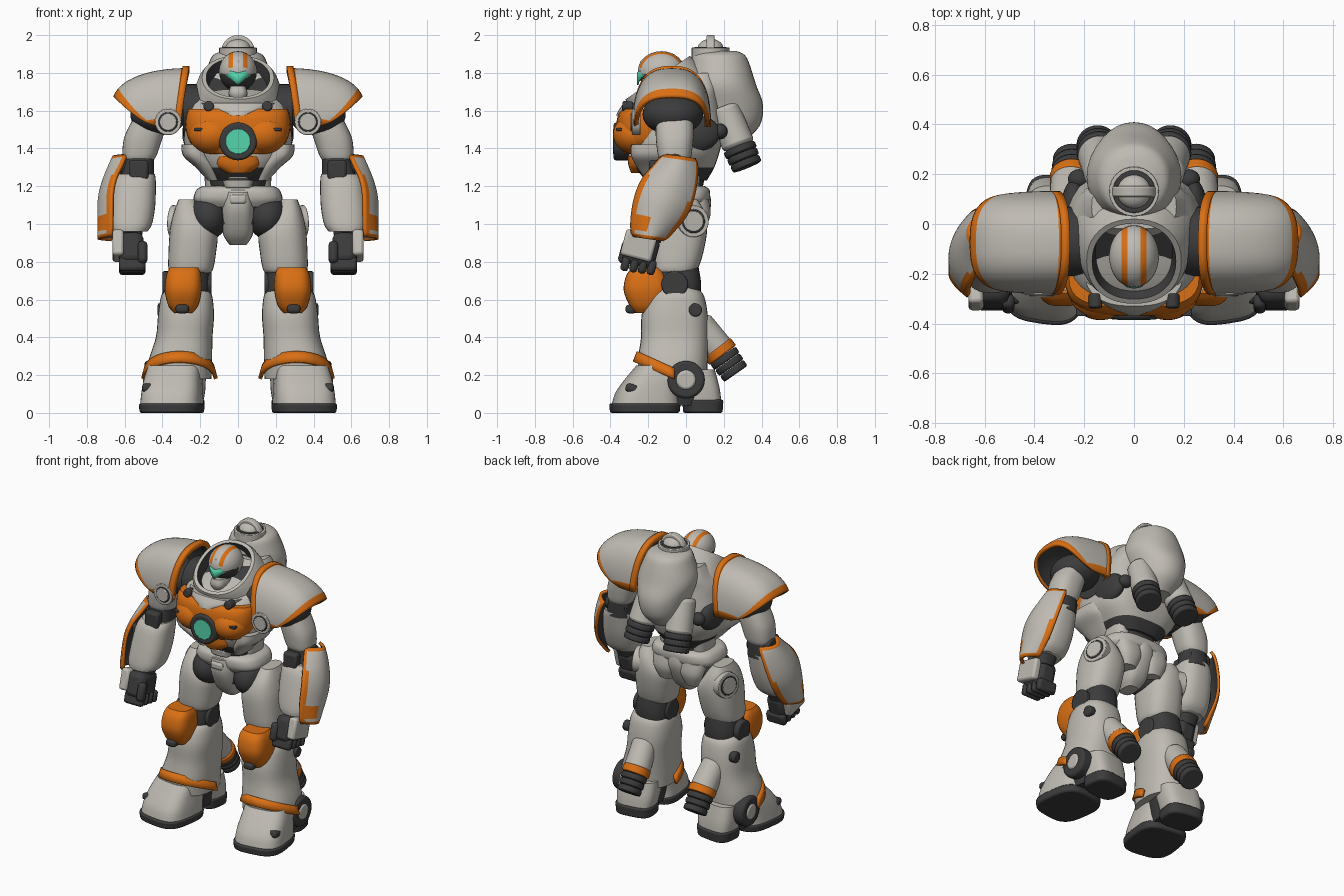
import bpy, bmesh
from math import sin, cos, pi, radians, copysign
from mathutils import Vector, Matrix

if bpy.data.objects.get("Cube"):
    bpy.data.objects.remove(bpy.data.objects["Cube"], do_unlink=True)
TEAL, GREY, ORANGE, DARK = range(4)
MATS = [bpy.data.materials.new(n) for n in ("glow_teal", "armour_grey", "trim_orange", "joint_dark")]
for m, rgb in zip(MATS, ((.09, .66, .41), (.52, .495, .45), (.7, .16, .007), (.045, .045, .047))):
    m.use_nodes = True
    m.diffuse_color = (*rgb, 1)
    m.node_tree.nodes["Principled BSDF"].inputs["Base Color"].default_value = (*rgb, 1)

def finish(name, bm, pair=False, bevel=0, thick=0):
    me = bpy.data.meshes.new(name)
    bm.to_mesh(me)
    bm.free()
    for m in MATS:
        me.materials.append(m)
    me.shade_smooth()
    me.set_sharp_from_angle(angle=radians(38))
    ob = bpy.data.objects.new(name, me)
    bpy.context.scene.collection.objects.link(ob)
    if thick:
        s = ob.modifiers.new("thickness", "SOLIDIFY")
        s.thickness, s.offset, s.material_offset = thick, -1, 2
    if bevel:
        b = ob.modifiers.new("bevel", "BEVEL")
        b.width, b.segments, b.limit_method = bevel, 2, "ANGLE"
    if pair:
        ob.modifiers.new("mirror", "MIRROR").use_mirror_merge = False

def loft(name, secs, mat=GREY, pair=False, p=2.5, n=32, steps=4, M=None, bevel=0):
    """Skin of superellipse sections (x, y, z, rx, ry[, material])."""
    rows = []
    for i in range(len(secs) - 1):
        a, b, c, d = (secs[min(max(i + k, 0), len(secs) - 1)] for k in (-1, 0, 1, 2))
        for t in (s / steps for s in range(steps)):
            rows.append(([q + .5 * t * (r - o + t * (2 * o - 5 * q + 4 * r - e + t * (3 * (q - r) + e - o)))
                          for o, q, r, e in zip(a[:5], b[:5], c[:5], d[:5])], (*b, mat)[5]))
    rows.append((secs[-1][:5], (*secs[-1], mat)[5]))
    bm = bmesh.new()
    power = lambda v: copysign(abs(v) ** (2 / p), v)
    rings = [[bm.verts.new((x + rx * power(cos(2 * pi * k / n)), y + ry * power(sin(2 * pi * k / n)), z))
              for k in range(n)] for (x, y, z, rx, ry), _ in rows]
    for lo, hi, (_, m) in zip(rings, rings[1:], rows):
        for k in range(n):
            bm.faces.new((lo[k - 1], lo[k], hi[k], hi[k - 1])).material_index = m
    for r in (0, -1):
        bm.faces.new(rings[r]).material_index = rows[r][1]
    bmesh.ops.recalc_face_normals(bm, faces=bm.faces)
    bm.transform(M or Matrix())
    finish(name, bm, pair, bevel)

def shell(name, fn, nu, nv, out, thick, rule, pair=False):
    """Thin plate from a surface function of u, v in 0..1, dark on the inside."""
    bm = bmesh.new()
    g = [[bm.verts.new(fn(i / nu, j / nv)) for j in range(nv + 1)] for i in range(nu + 1)]
    for i in range(nu):
        for j in range(nv):
            f = bm.faces.new((g[i][j], g[i + 1][j], g[i + 1][j + 1], g[i][j + 1]))
            f.material_index = rule((i + .5) / nu, (j + .5) / nv)
    bm.normal_update()
    if sum((f.normal * f.calc_area() for f in bm.faces), Vector()).dot(Vector(out)) < 0:
        bmesh.ops.reverse_faces(bm, faces=bm.faces)
    finish(name, bm, pair, thick=thick)

def solid(name, bm, rule, M, pair, bevel=0):
    for f in bm.faces:
        f.material_index = rule(f.calc_center_median()) if callable(rule) else rule
    bm.transform(M)
    finish(name, bm, pair, bevel)

def cyl(name, a, b, r, mat, pair=False, r2=None, bevel=.008):
    a, b, bm = Vector(a), Vector(b), bmesh.new()
    bmesh.ops.create_cone(bm, cap_ends=True, segments=32, radius1=r, radius2=r2 or r, depth=(b - a).length)
    solid(name, bm, mat, Matrix.Translation((a + b) / 2) @ (b - a).to_track_quat("Z", "Y").to_matrix().to_4x4(), pair, bevel)

def ball(name, c, s, rule, pair=False):
    bm = bmesh.new()
    bmesh.ops.create_uvsphere(bm, u_segments=32, v_segments=24, radius=1, matrix=Matrix.Rotation(pi / 2, 4, "Y"))
    solid(name, bm, rule, Matrix.Translation(c) @ Matrix.Diagonal((*s, 1)), pair)

def box(name, c, s, mat, pair=False, tilt=0, bevel=.015):
    bm = bmesh.new()
    bmesh.ops.create_cube(bm, size=1)
    solid(name, bm, mat, Matrix.Translation(c) @ Matrix.Rotation(radians(tilt), 4, "X") @ Matrix.Diagonal((*s, 1)), pair, bevel)

def nozzle(name, a, b, r):
    a, b = Vector(a), Vector(b)
    for k in range(3):
        cyl(f"{name}_rib_{k + 1}", a.lerp(b, k / 3), a.lerp(b, (k + .96) / 3), r - .003 * k, DARK, True, bevel=.01)

# Torso
loft("chest", [(0, -.05, 1.23, .15, .16, DARK), (0, -.06, 1.30, .21, .21), (0, -.06, 1.39, .28, .24), (0, -.06, 1.5, .285, .26),
               (0, -.06, 1.6, .27, .25), (0, -.02, 1.67, .25, .2), (0, .05, 1.73, .21, .13), (0, .07, 1.8, .17, .09)], p=3)
loft("chest_plate", [(0, -.2, 1.37, .15, .13), (0, -.2, 1.42, .245, .155), (0, -.2, 1.49, .275, .17),
                     (0, -.2, 1.57, .275, .162), (0, -.2, 1.61, .262, .135)], ORANGE, p=3)
ball("chest_lobe", (.135, -.27, 1.475), (.125, .116, .105), ORANGE, True)
loft("neckline", [(0, -.2, 1.575, .08, .17), (0, -.19, 1.605, .17, .165), (0, -.18, 1.64, .2, .15)])
tilt = Matrix.Translation((0, -.15, 1.775)) @ Matrix.Rotation(radians(34), 4, "X")
loft("collar", [(0, 0, -.15, .25, .22), (0, 0, -.03, .21, .215), (0, 0, 0, .19, .205), (0, 0, 0, .168, .183, DARK),
                (0, 0, -.07, .155, .17, DARK)], steps=1, p=2.2, n=40, M=tilt)
cyl("reactor_ring", (0, -.3, 1.437), (0, -.383, 1.437), .1, DARK, bevel=.012)
cyl("reactor_light", (0, -.3, 1.437), (0, -.386, 1.437), .066, TEAL, bevel=.002)
cyl("chest_bolt", (.155, -.28, 1.62), (.155, -.338, 1.625), .027, DARK, True)
box("chest_slot", (.21, -.355, 1.5), (.045, .03, .016), DARK, True, bevel=.004)
loft("stomach_plate", [(0, -.16, 1.27, .07, .13), (0, -.16, 1.31, .13, .145), (0, -.16, 1.36, .135, .15)], ORANGE, p=3)
loft("rib_plate", [(.13, -.13, 1.23, .03, .08), (.17, -.14, 1.3, .055, .12), (.22, -.15, 1.36, .07, .14), (.23, -.15, 1.42, .07, .14)], pair=True)
cyl("armhole", (.18, -.07, 1.6), (.29, -.07, 1.6), .14, DARK, True)
ball("side_panel", (.24, .04, 1.48), (.055, .14, .1), DARK, True)
# Waist and pelvis
loft("waist", [(0, -.05, 1.0, .15, .12), (0, -.05, 1.14, .14, .13), (0, -.05, 1.3, .17, .16)], DARK)
for k in range(3):
    w, d, z = .062 + .012 * k, .11 + .013 * k, 1.14 + .05 * k
    loft(f"abdomen_plate_{k + 1}", [(0, -.09, z, w, d), (0, -.09, z + .045, w + .016, d + .007)], p=4, bevel=.006)
loft("side_waist", [(.12, -.02, 1.15, .05, .08), (.12, -.02, 1.28, .06, .1)], pair=True)
loft("belt", [(0, -.04, 1.09, .2, .14), (0, -.04, 1.13, .235, .165), (0, -.04, 1.18, .22, .165), (0, -.04, 1.2, .19, .14)], p=3)
loft("crotch_plate", [(0, -.05, .89, .045, .06), (0, -.05, .95, .08, .12), (0, -.05, 1.08, .09, .18), (0, -.05, 1.17, .075, .175)], p=3)
box("belt_buckle", (0, -.225, 1.13), (.09, .03, .05), GREY)
ball("hip_joint", (.155, -.06, 1.04), (.105, .145, .12), DARK, True)
loft("rear_skirt", [(.1, .05, .97, .05, .05), (.1, .06, 1.05, .085, .07), (.1, .05, 1.13, .095, .07)], pair=True)
# Head
ball("helmet", (0, -.13, 1.808), (.1, .125, .107),
     lambda c: ORANGE if .2 < abs(c.x) < .5 and c.z > .15 else DARK if c.z < -.1 and c.y < 0 else GREY)
shell("visor", lambda u, v: (.15 * (u - .5), -.259 + .2 * (u - .5) ** 2, 1.8 - .065 * v * (1 - abs(2 * u - 1) * .6)
                             + .02 * abs(2 * u - 1)), 12, 2, (0, -1, 0), .008, lambda u, v: TEAL)
box("helmet_crest", (0, -.2, 1.865), (.03, .09, .04), GREY, tilt=30)
loft("jaw_guard", [(0, -.19, 1.65, .03, .05), (0, -.19, 1.69, .05, .068), (0, -.18, 1.73, .04, .07)], p=3)
# Backpack
loft("pack_body", [(0, .22, 1.44, .08, .09), (0, .22, 1.52, .135, .17), (0, .215, 1.63, .165, .193), (0, .19, 1.74, .19, .18),
                   (0, .18, 1.85, .155, .155), (0, .175, 1.895, .13, .135), (0, .17, 1.915, .085, .1)], p=2.1)
for part, r, z, mat in (("rim", .1, 1.935, GREY), ("groove", .086, 1.938, DARK)):
    cyl("hatch_" + part, (0, .13, 1.87), (0, .13, z), r, mat, bevel=.004)
ball("hatch_dome", (0, .13, 1.93), (.068, .068, .05), GREY)
cyl("hatch_bar", (0, .108, 1.91), (0, .152, 1.91), .09, GREY)
cyl("pack_thruster_housing", (.12, .2, 1.62), (.14, .28, 1.41), .08, GREY, True, .088, .02)
nozzle("pack_thruster", (.14, .28, 1.41), (.15, .325, 1.3), .088)
ball("pack_side_joint", (.22, .18, 1.49), (.045, .04, .042), DARK, True)

# Shoulders
def pad(u, v):
    s = max(sin(pi * v), 0)
    x0, x1, y = .32 - .045 * s, .43 + .23 * s ** .55, cos(pi * v)
    return (x0 + (x1 - x0) * sin(1.35 * u) / sin(1.35), -.075 - .208 * copysign(abs(y) ** .75, y) * (1 - .05 * u * u),
            1.515 + (.16 + .15 * (1 - u * u)) * s ** .8)

shell("shoulder_pad", pad, 20, 32, (.5, 0, 1), .022,
      lambda u, v: ORANGE if u < .05 or u > .85 or not .03 < v < .97 else GREY, True)
shell("shoulder_inner_rim", lambda u, v: Vector(pad(0, v)) + Vector((.035 * (u - .5), 0, .012 * sin(pi * v))),
      1, 32, (0, 0, 1), .035, lambda u, v: ORANGE, True)
for part, r, y, mat in (("ring", .07, -.285, GREY), ("groove", .052, -.288, DARK), ("cap", .045, -.294, GREY)):
    cyl("shoulder_disc_" + part, (.37, -.24, 1.54), (.37, y, 1.54), r, mat, True, bevel=.004)
ball("shoulder_joint", (.42, -.07, 1.58), (.15, .16, .11), DARK, True)
# Arms
loft("upper_arm", [(.46, -.06, 1.56, .095, .1), (.5, -.06, 1.46, .102, .1), (.52, -.06, 1.37, .092, .09), (.525, -.06, 1.34, .08, .08)], pair=True)
loft("elbow", [(.52, -.06, 1.38, .075, .08), (.535, -.07, 1.24, .09, .09)], DARK, True)
cyl("elbow_hinge", (.455, -.06, 1.31), (.62, -.06, 1.31), .06, DARK, True)
box("elbow_block", (.525, -.165, 1.285), (.1, .06, .11), DARK, True)
loft("forearm", [(.54, -.08, 1.265, .1, .1), (.55, -.1, 1.22, .115, .115), (.56, -.13, 1.1, .122, .122),
                 (.57, -.16, 1.0, .115, .115), (.575, -.18, .96, .095, .095)], pair=True)
loft("wrist", [(.575, -.18, .97, .07, .075), (.575, -.21, .9, .065, .075)], DARK, True)

def guard(u, v):
    w, s = .085 + .07 * max(sin(pi * u), 0) ** .6, 2 * v - 1
    return (.665 + .08 * sin(min(u * 1.6, 1) * pi / 2) - .075 * s * s,
            -.03 - .17 * u + .94 * w * s, 1.36 - .44 * u - .3 * w * s * sin(pi * min(max(u, .15), .85)))

shell("forearm_guard", guard, 24, 20, (1, 0, 0), .018, lambda u, v: ORANGE if u < .05 or u > .95 or not .06 < v < .94
      or (.75 < u < .92 and .1 < v < .4) or (.3 < u and v < .12) or (.45 < u and v > .88) else GREY, True)
box("guard_mount", (.65, -.12, 1.14), (.08, .1, .14), DARK, True)
box("palm", (.565, -.24, .86), (.13, .18, .17), DARK, True, -15, .035)
box("hand_plate", (.635, -.25, .885), (.06, .17, .14), GREY, True, -15)
box("thumb", (.505, -.32, .85), (.05, .06, .12), DARK, True, -15, .02)
for k in range(4):
    box(f"finger_{k + 1}", (.56, -.32 + .046 * k, .79 - .007 * k), (.14, .044, .08), DARK, True, -15, .018)
# Thighs and knees
loft("thigh", [(.27, -.02, 1.13, .045, .08), (.255, -.03, 1.06, .085, .13), (.235, -.04, .97, .125, .152),
               (.242, -.05, .85, .126, .142), (.25, -.06, .76, .118, .122), (.25, -.06, .74, .1, .1)], pair=True)
for part, r, x, mat in (("ring", .085, .352, GREY), ("groove", .064, .355, DARK), ("cap", .055, .36, GREY)):
    cyl("hip_disc_" + part, (.25, .01, 1.01), (x, .04, 1.015), r, mat, True, bevel=.004)
loft("knee_core", [(.26, -.05, .58, .11, .12), (.26, -.05, .68, .115, .13), (.255, -.05, .78, .1, .115)], DARK, True)
cyl("knee_hinge", (.14, -.06, .68), (.4, -.06, .68), .07, DARK, True)
loft("knee_pad", [(.29, -.21, .53, .05, .06), (.29, -.21, .57, .08, .09), (.29, -.21, .65, .098, .12), (.287, -.21, .73, .092, .105),
                  (.285, -.21, .77, .075, .07)], ORANGE, True, 3)
box("knee_block", (.295, -.29, .55), (.07, .06, .045), DARK, True)
# Shins
loft("shin", [(.27, -.05, .66, .11, .11), (.272, -.055, .62, .135, .15), (.275, -.06, .52, .148, .175),
              (.285, -.06, .4, .15, .178), (.305, -.07, .28, .168, .185), (.315, -.07, .18, .175, .18)], pair=True)
shell("ankle_band", lambda u, v: (.31 + (.187 + .015 * v) * cos(pi * (1 + u)), -.06 + (.2 + .022 * v) * sin(pi * (1 + u)),
      .237 - .09 * sin(pi * (1 + u)) - .055 * v), 28, 2, (0, -1, 0), .02, lambda u, v: ORANGE, True)
cyl("shin_vent", (.38, .05, .545), (.425, .05, .545), .035, DARK, True)
cyl("calf_housing", (.265, .06, .48), (.25, .175, .33), .078, GREY, True, .085, .02)
cyl("calf_trim", (.25, .165, .345), (.25, .195, .305), .088, ORANGE, True)
nozzle("calf_thruster", (.25, .195, .305), (.25, .265, .205), .082)
for part, r, x, mat in (("ring", .1, .495, DARK), ("cap", .055, .502, GREY)):
    cyl("ankle_" + part, (.4, 0, .175), (x, 0, .175), r, mat, True, bevel=.015)
# Feet, turned slightly outward
pivot = Matrix.Translation((.32, 0, 0))
foot = dict(pair=True, p=3.2, M=pivot @ Matrix.Rotation(radians(8), 4, "Z") @ pivot.inverted())
for part, y, rx, ry, h in (("toe", -.22, .165, .18, .05), ("heel", .09, .125, .1, .07)):
    loft(part + "_sole", [(.32, y, 0, rx, ry), (.32, y, h, rx + .004, ry + .005)], DARK, bevel=.01, **foot)
loft("toe_cap", [(.32, -.215, .05, .162, .175), (.32, -.205, .11, .158, .165), (.32, -.17, .18, .15, .15), (.315, -.12, .25, .14, .14)], **foot)
loft("heel", [(.32, .09, .05, .12, .095), (.315, .08, .13, .13, .095), (.31, .05, .23, .13, .1)], **foot)
loft("foot_arch", [(.32, -.03, .04, .11, .1), (.32, -.03, .2, .14, .1)], DARK, **foot)
box("toe_slot", (.47, -.285, .13), (.075, .07, .045), DARK, True, -12)
